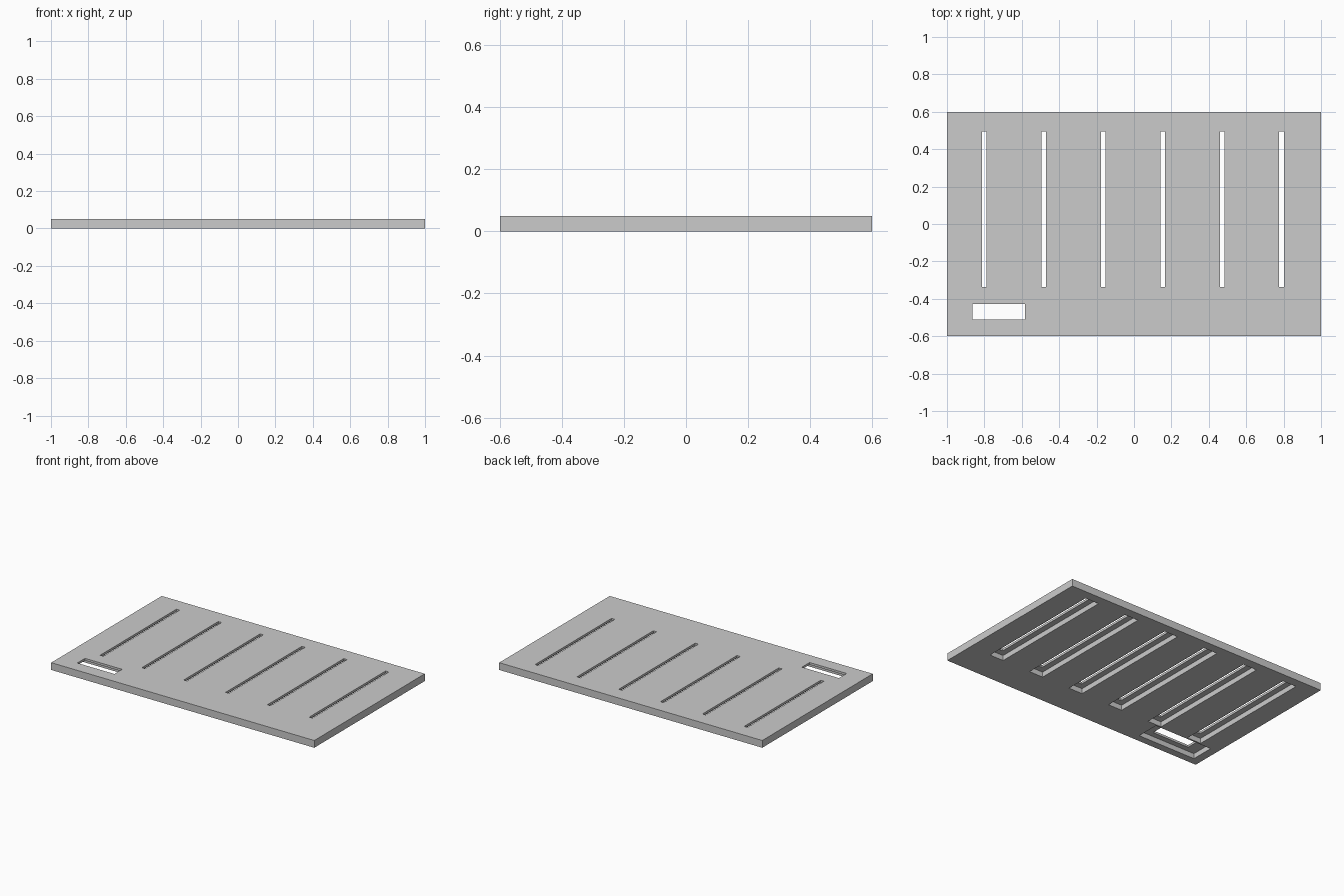
import bpy

if "Cube" in bpy.data.objects:
    bpy.data.objects.remove(bpy.data.objects["Cube"])


def box(name, x0, x1, y0, y1, z0, z1):
    bpy.ops.mesh.primitive_cube_add(size=1, location=((x0 + x1) / 2, (y0 + y1) / 2, (z0 + z1) / 2))
    ob = bpy.context.object
    ob.name = name
    ob.scale = (x1 - x0, y1 - y0, z1 - z0)
    bpy.ops.object.transform_apply(location=True, rotation=False, scale=True)
    return ob


def cut(target, cutter):
    mod = target.modifiers.new("cut", 'BOOLEAN')
    mod.operation = 'DIFFERENCE'
    mod.solver = 'EXACT'
    mod.object = cutter
    bpy.context.view_layer.objects.active = target
    bpy.ops.object.modifier_apply(modifier=mod.name)
    bpy.data.objects.remove(cutter)


POCKET = 0.035  # depth of the recess under each opening


def stepped_opening(cx, cy, w, h, pocket_w, pocket_h):
    # narrow opening through the top skin, wider recess on the underside
    cut(plate, box("recess", cx - pocket_w / 2, cx + pocket_w / 2,
                   cy - pocket_h / 2, cy + pocket_h / 2, -0.05, POCKET))
    cut(plate, box("opening", cx - w / 2, cx + w / 2,
                   cy - h / 2, cy + h / 2, POCKET - 0.01, 0.1))


# flat panel
plate = box("slotted_panel", -1, 1, -0.6, 0.6, 0, 0.05)

# six long slots
for i in range(6):
    stepped_opening(-0.801 + 0.318 * i, 0.079, 0.025, 0.83, 0.105, 0.915)

# small window at the front left
stepped_opening(-0.723, -0.469, 0.282, 0.084, 0.44, 0.16)
